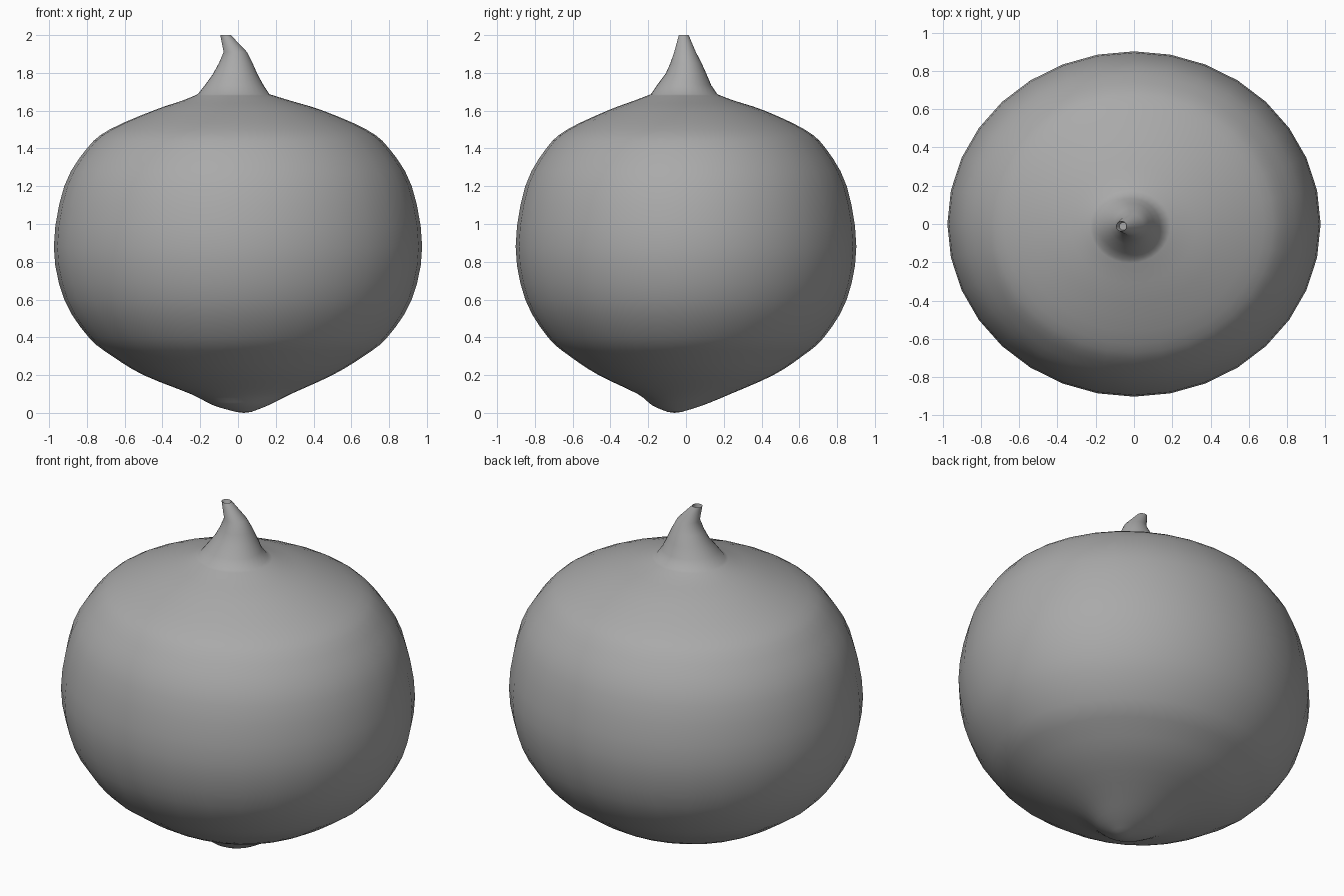
import bpy
import math

cube = bpy.data.objects.get("Cube")
if cube:
    bpy.data.objects.remove(cube, do_unlink=True)

grey = bpy.data.materials.new("plain grey")
grey.use_nodes = True
colour = (0.4, 0.4, 0.4, 1)
grey.diffuse_color = colour
grey.node_tree.nodes["Principled BSDF"].inputs["Base Color"].default_value = colour

SIDES = 32
DEPTH = 0.925  # the bulb is a little narrower front to back

# Bulb profile from root tip to shoulder: height, radius, centre x, centre y
bulb = [
    (0.005, 0.04, 0.03, -0.06), (0.04, 0.145, 0.015, -0.045),
    (0.1, 0.265, 0.015, -0.01), (0.2, 0.5, 0, 0), (0.3, 0.665, 0, 0),
    (0.4, 0.79, 0, 0), (0.6, 0.92, 0, 0), (0.88, 0.975, 0, 0),
    (1.2, 0.92, 0, 0), (1.4, 0.8, 0, 0), (1.5, 0.68, 0, 0),
    (1.6, 0.45, 0, 0), (1.655, 0.28, -0.01, -0.01),
    (1.687, 0.19, -0.023, -0.01),
]
# Tapered stem, bent sideways at the end, with a shallow hollow at its mouth
stem = [
    (1.735, 0.155, -0.02, -0.01), (1.795, 0.117, -0.015, 0),
    (1.85, 0.09, -0.012, 0), (1.91, 0.062, -0.014, -0.005),
    (2.0, 0.028, -0.066, -0.012), (1.97, 0.022, -0.055, -0.012),
]


def smooth_path(points, steps):
    """Catmull-Rom interpolation through the profile rows."""
    path = []
    last = len(points) - 1
    for i in range(last):
        rows = [points[max(0, min(last, i + k))] for k in (-1, 0, 1, 2)]
        for s in range(steps):
            t = s / steps
            path.append([
                b + t / 2 * (c - a + t * (2*a - 5*b + 4*c - d
                                          + t * (3 * (b - c) + d - a)))
                for a, b, c, d in zip(*rows)])
    return path + [points[-1]]


def loft(name, rings):
    """Skin a stack of elliptical rings and close both ends."""
    verts, faces = [], []
    for z, r, cx, cy in rings:
        for i in range(SIDES):
            a = math.tau * i / SIDES
            verts.append((cx + r * math.cos(a), cy + DEPTH * r * math.sin(a), z))
    for j in range(len(rings) - 1):
        for i in range(SIDES):
            k = (i + 1) % SIDES
            low, high = j * SIDES, (j + 1) * SIDES
            faces.append((low + i, low + k, high + k, high + i))
    # Root fan and stem floor
    z, r, cx, cy = rings[0]
    verts.append((cx, cy, 0))
    tip = len(verts) - 1
    faces += [(tip, (i + 1) % SIDES, i) for i in range(SIDES)]
    faces.append(tuple(range(tip - SIDES, tip)))
    mesh = bpy.data.meshes.new(name)
    mesh.from_pydata(verts, [], faces)
    mesh.materials.append(grey)
    obj = bpy.data.objects.new(name, mesh)
    bpy.context.collection.objects.link(obj)
    bpy.ops.object.select_all(action="DESELECT")
    obj.select_set(True)
    bpy.context.view_layer.objects.active = obj
    bpy.ops.object.shade_smooth_by_angle(angle=math.radians(40))
    return obj


loft("onion_bulb_and_stem", smooth_path(bulb, 3) + stem)
